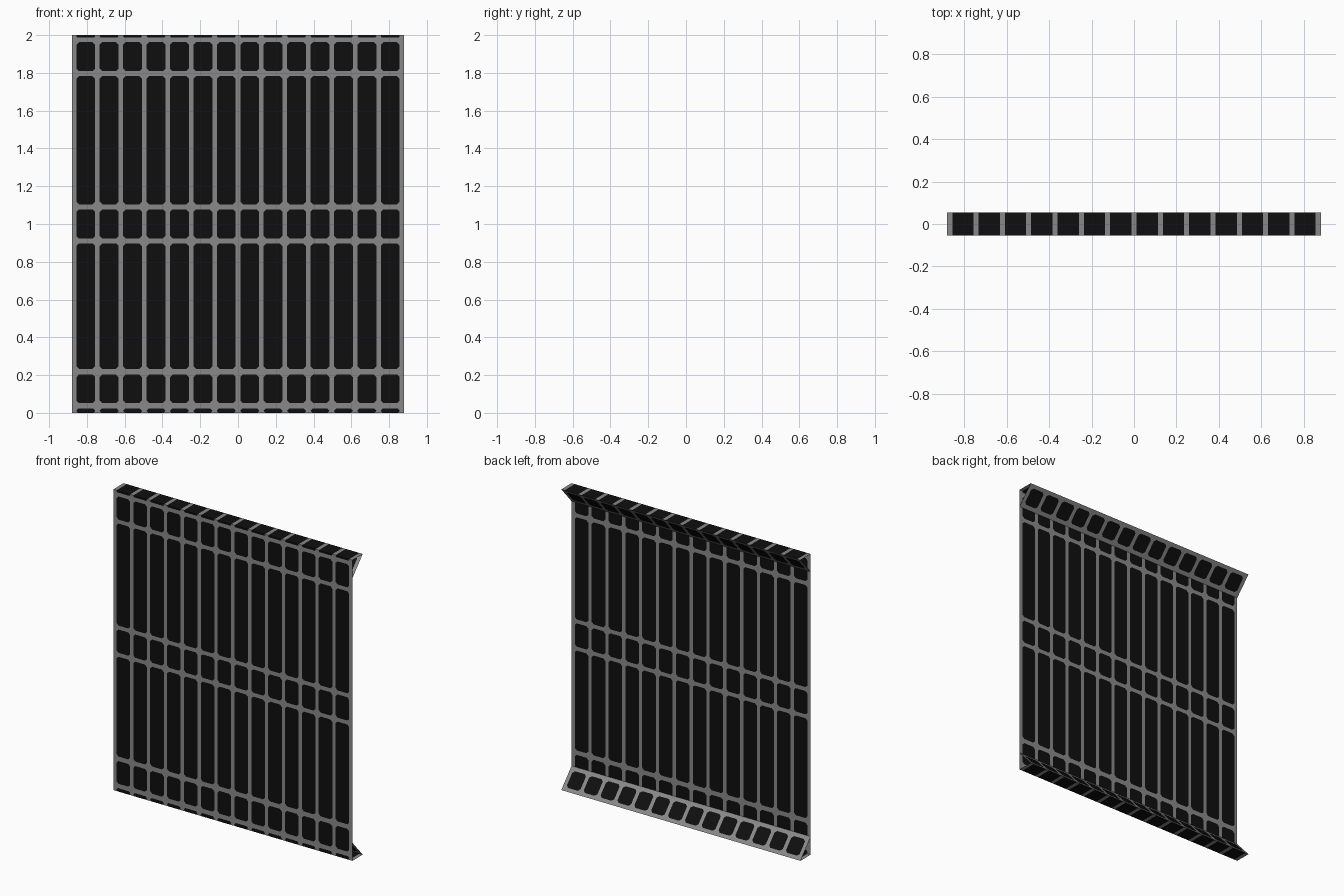
import bpy, bmesh
from mathutils import Vector

if "Cube" in bpy.data.objects:
    bpy.data.objects.remove(bpy.data.objects["Cube"])

W, D, H = 0.88, 0.054, 2.0      # half width, half depth, height
FLAP = 0.12                     # rise of the slanted flaps
PITCH, BAR = 0.124, 0.024       # spacing and width of the upright bars


def material(name, v):
    m = bpy.data.materials.new(name)
    m.diffuse_color = (v, v, v, 1)
    m.use_nodes = True
    m.node_tree.nodes["Principled BSDF"].inputs["Base Color"].default_value = m.diffuse_color
    return m


GREY = material("grey_bars", 0.25)
DARK = material("dark_panes", 0.0045)

# Pane spans across the width, between 15 bars
COLS = [((i - 7) * PITCH + BAR / 2, (i - 6) * PITCH - BAR / 2) for i in range(14)]


def panel(name, start, end, rows, chamfer=0.014):
    """Flat sheet from start to end (y, z), tiled with panes and bars."""
    a, b = Vector((0, *start)), Vector((0, *end))
    length = (b - a).length
    d = (b - a) / length
    bm = bmesh.new()

    def face(pts, mat):
        f = bm.faces.new([bm.verts.new(a + d * v + Vector((u, 0, 0))) for u, v in pts])
        f.material_index = mat

    def quad(u0, u1, v0, v1, mat):
        if u1 - u0 > 1e-6 and v1 - v0 > 1e-6:
            face([(u0, v0), (u1, v0), (u1, v1), (u0, v1)], mat)

    # horizontal bars
    edges = [0] + [e for r in rows for e in r] + [length]
    for v0, v1 in zip(edges[::2], edges[1::2]):
        quad(-W, W, v0, v1, 0)
    for v0, v1 in rows:
        # upright bars
        us = [-W] + [e for c in COLS for e in c] + [W]
        for u0, u1 in zip(us[::2], us[1::2]):
            quad(u0, u1, v0, v1, 0)
        # panes with clipped corners
        c = min(chamfer, (v1 - v0) * 0.45)
        for u0, u1 in COLS:
            if c <= 0:
                quad(u0, u1, v0, v1, 1)
                continue
            face([(u0 + c, v0), (u1 - c, v0), (u1, v0 + c), (u1, v1 - c),
                  (u1 - c, v1), (u0 + c, v1), (u0, v1 - c), (u0, v0 + c)], 1)
            face([(u0, v0), (u0 + c, v0), (u0, v0 + c)], 0)
            face([(u1 - c, v0), (u1, v0), (u1, v0 + c)], 0)
            face([(u1, v1 - c), (u1, v1), (u1 - c, v1)], 0)
            face([(u0 + c, v1), (u0, v1), (u0, v1 - c)], 0)
    bmesh.ops.remove_doubles(bm, verts=bm.verts, dist=1e-5)
    me = bpy.data.meshes.new(name)
    bm.to_mesh(me)
    bm.free()
    me.materials.append(GREY)
    me.materials.append(DARK)
    bpy.context.collection.objects.link(bpy.data.objects.new(name, me))


# Main front sheet
panel("front_panel", (-D, 0), (-D, H),
      [(0, 0.022), (0.052, 0.203), (0.233, 0.897), (0.923, 1.078),
       (1.104, 1.783), (1.809, 1.963), (1.988, H)])
# Top and bottom ledges
panel("top_ledge", (-D, H), (D, H), [(0, 2 * D)], 0)
panel("bottom_ledge", (D, 0), (-D, 0), [(0, 2 * D)], 0)
# Slanted flaps closing the triangular rims at the back
panel("top_flap", (D, H), (-D, H - FLAP), [(0.024, 0.135)])
panel("bottom_flap", (-D, FLAP), (D, 0), [(0.026, 0.137)])
